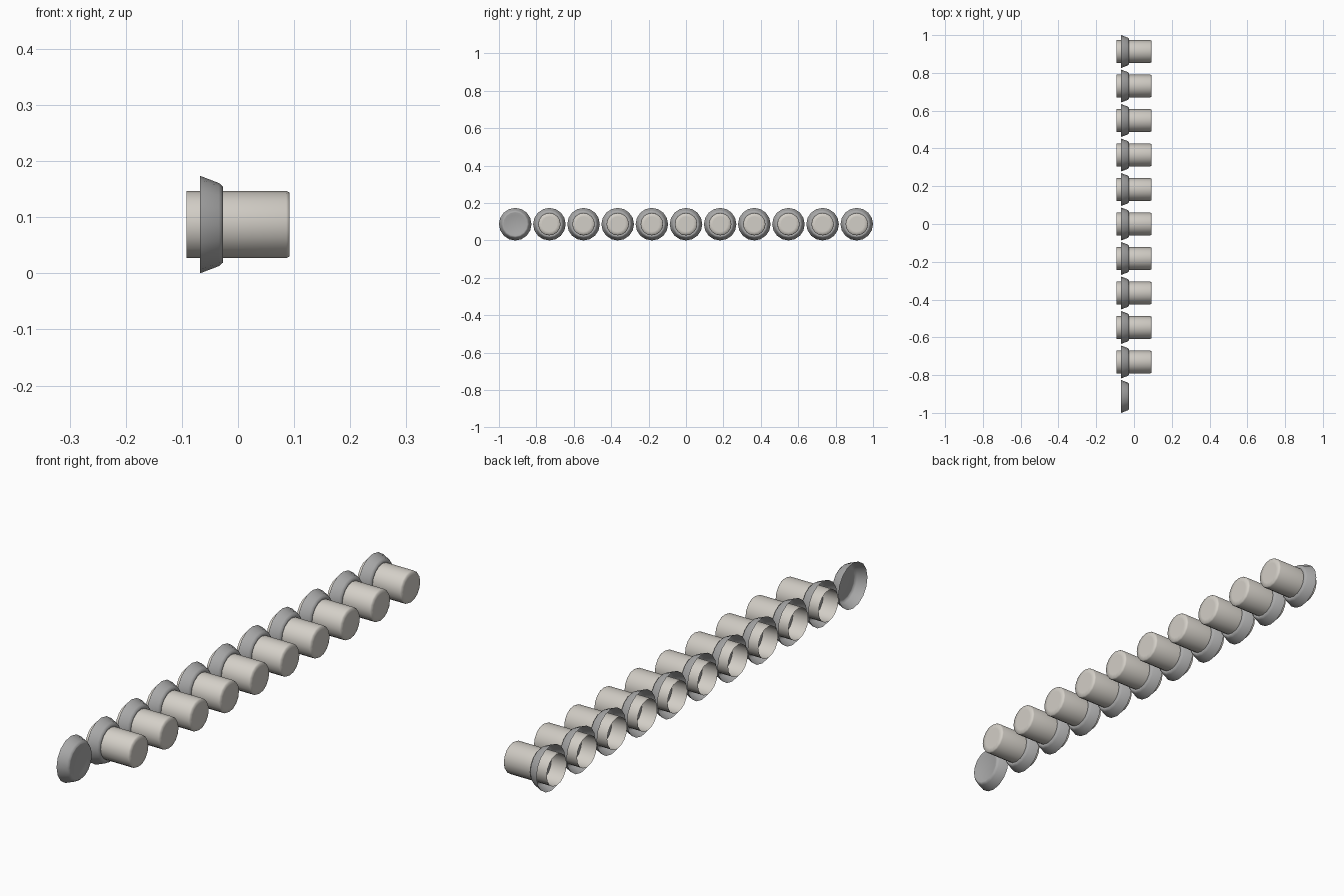
import bpy, bmesh, math

if "Cube" in bpy.data.objects:
    bpy.data.objects.remove(bpy.data.objects["Cube"])

SIDES = 16
RADIUS = 0.087
PITCH = 0.1826


def material(name, rgb):
    m = bpy.data.materials.new(name)
    m.diffuse_color = (*rgb, 1)
    m.use_nodes = True
    m.node_tree.nodes["Principled BSDF"].inputs["Base Color"].default_value = m.diffuse_color
    return m


def lathe_x(name, profile, mat):
    """Revolve (x, radius) points about the x axis; radius 0 makes a pole."""
    bm = bmesh.new()
    rings = []
    for x, r in profile:
        if r == 0:
            rings.append([bm.verts.new((x, 0, 0))])
        else:
            rings.append([bm.verts.new((x, r * math.cos(2 * math.pi * i / SIDES),
                                        r * math.sin(2 * math.pi * i / SIDES)))
                          for i in range(SIDES)])
    for a, b in zip(rings, rings[1:]):
        for i in range(SIDES):
            j = (i + 1) % SIDES
            if len(b) == 1:
                bm.faces.new((a[i], a[j], b[0]))
            else:
                bm.faces.new((a[i], a[j], b[j], b[i]))
    for f in bm.faces:
        f.smooth = True
    bmesh.ops.recalc_face_normals(bm, faces=bm.faces)
    mesh = bpy.data.meshes.new(name)
    bm.to_mesh(mesh)
    bm.free()
    # make the shell face outward (closed end looks toward +x)
    if mesh.polygons[-1].normal.x < 0:
        mesh.flip_normals()
    mesh.materials.append(mat)
    return mesh


def place(name, mesh, y):
    ob = bpy.data.objects.new(name, mesh)
    ob.location = (0, y, RADIUS)
    bpy.context.collection.objects.link(ob)


cream = material("warm_white", (0.65, 0.62, 0.57))
grey = material("mid_grey", (0.40, 0.40, 0.40))

# Cup: thin open tube, closed at +x
cup = lathe_x("cup", [(-0.092, 0.06), (0.086, 0.06), (0.092, 0.057),
                      (0.092, 0.04), (0.092, 0)], cream)
# Flared dish: wide rim at -x, shallow recessed base at +x
dish = lathe_x("dish", [(-0.068, RADIUS), (-0.034, 0.074), (-0.027, 0.068),
                        (-0.027, 0.063), (-0.031, 0.05), (-0.031, 0)], grey)

# Row of eleven dishes, the first one without a cup
for k in range(11):
    y = (k - 5) * PITCH
    place(f"dish_{k + 1}", dish, y)
    if k > 0:
        place(f"cup_{k}", cup, y)
